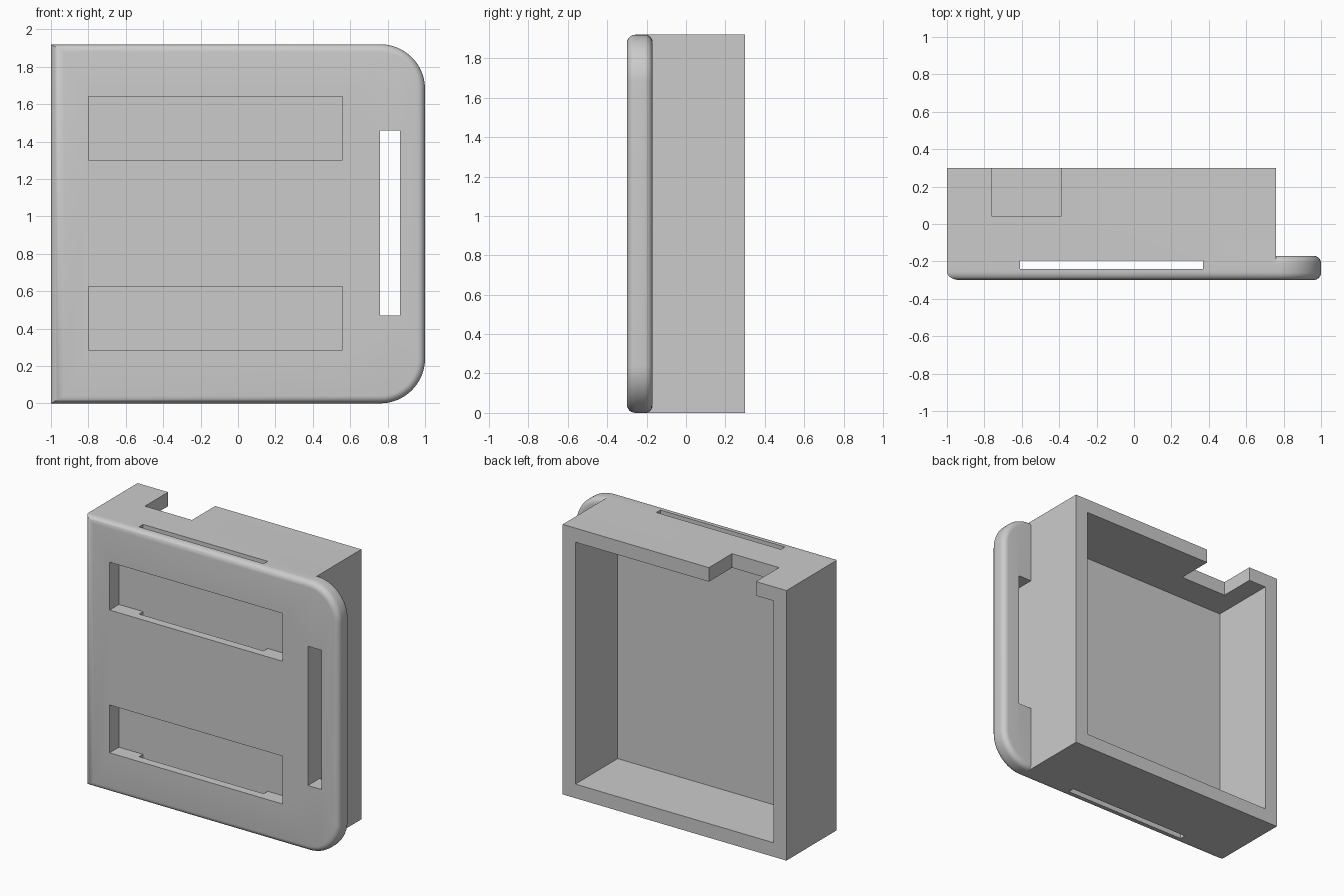
import bpy
import bmesh
from math import sin, cos, pi

if "Cube" in bpy.data.objects:
    bpy.data.objects.remove(bpy.data.objects["Cube"])

H = 1.92          # height
SIDE = 0.76       # left side of the box, where the flange begins
FRONT, BACK = -0.3, 0.3
WALL = 0.1

grey = bpy.data.materials.new("plain grey")
grey.use_nodes = True
colour = (0.6, 0.6, 0.6, 1)
grey.diffuse_color = colour
grey.node_tree.nodes["Principled BSDF"].inputs["Base Color"].default_value = colour


def finish(name, bm):
    bmesh.ops.recalc_face_normals(bm, faces=bm.faces)
    mesh = bpy.data.meshes.new(name)
    bm.to_mesh(mesh)
    bm.free()
    mesh.materials.append(grey)
    obj = bpy.data.objects.new(name, mesh)
    bpy.context.collection.objects.link(obj)
    return obj


def box(name, x, y, z):
    bm = bmesh.new()
    bmesh.ops.create_cube(bm, size=1)
    for v in bm.verts:
        v.co = [lo if c < 0 else hi for c, (lo, hi) in zip(v.co, (x, y, z))]
    return finish(name, bm)


def peg(name, x, z):
    bm = bmesh.new()
    bmesh.ops.create_cone(bm, cap_ends=True, segments=24, radius1=0.028,
                          radius2=0.028, depth=0.4)
    for v in bm.verts:
        v.co = (x + v.co.x, BACK + v.co.z, z + v.co.y)
    return finish(name, bm)


def apply(obj, mod):
    bpy.context.view_layer.objects.active = obj
    bpy.ops.object.modifier_apply(modifier=mod.name)


def combine(obj, other, operation):
    mod = obj.modifiers.new(operation.lower(), 'BOOLEAN')
    mod.operation = operation
    mod.solver = 'EXACT'
    mod.object = other
    apply(obj, mod)
    bpy.data.objects.remove(other)


# Front plate: outline with two large round corners, extruded backwards
R, STEPS = 0.24, 16
arc = [(1 - R + R * sin(a), R - R * cos(a))
       for a in (pi / 2 * i / STEPS for i in range(STEPS + 1))]
outline = [(-1, 0)] + arc + [(x, H - z) for x, z in reversed(arc)] + [(-1, H)]
bm = bmesh.new()
face = bm.faces.new([bm.verts.new((x, FRONT, z)) for x, z in outline])
ext = bmesh.ops.extrude_face_region(bm, geom=[face], use_keep_orig=True)
for v in ext["geom"]:
    if isinstance(v, bmesh.types.BMVert):
        v.co.y = -0.17

# Rounded rims, wider along the front of the right edge
weight = bm.edges.layers.float.new("bevel_weight_edge")
for e in bm.edges:
    a, b = (v.co for v in e.verts)
    if abs(a.y - b.y) < 0.01:
        right_edge = max(a.x, b.x) < -0.99
        in_front = a.y < -0.25
        e[weight] = (1.0 if in_front else 0.0) if right_edge else 0.58
case = finish("strap_case", bm)
bevel = case.modifiers.new("rounding", 'BEVEL')
bevel.limit_method = 'WEIGHT'
bevel.width = 0.07
bevel.segments = 6
apply(case, bevel)

# Box behind the plate
combine(case, box("box_body", (-1, SIDE), (-0.22, BACK), (0, H)), 'UNION')

# Cavity open to the back, and the cable notch in the top wall
cuts = [
    box("cavity", (-1 + WALL, SIDE - WALL), (-0.175, 0.5), (WALL, H - WALL)),
    box("cable_notch", (-0.76, -0.39), (0.04, 0.5), (H - 0.2, H + 0.1)),
    box("flange_slot", (SIDE, 0.865), (-0.4, -0.1), (0.47, 1.46)),
    box("strap_channel", (-0.61, 0.37), (-0.24, -0.195), (-0.1, H + 0.1)),
]

# Front pockets crossed by the strap channel
for z in (0.285, 1.3):
    cuts.append(box("front_pocket", (-0.8, 0.56), (-0.4, -0.195), (z, z + 0.34)))

# Screw holes in the four corners of the back rim
for x in (-0.947, SIDE - 0.053):
    for z in (0.055, H - 0.055):
        cuts.append(peg("screw_hole", x, z))

for cutter in cuts:
    combine(case, cutter, 'DIFFERENCE')

bpy.ops.object.select_all(action='DESELECT')
case.select_set(True)
bpy.context.view_layer.objects.active = case
bpy.ops.object.shade_smooth_by_angle(angle=pi / 6)
